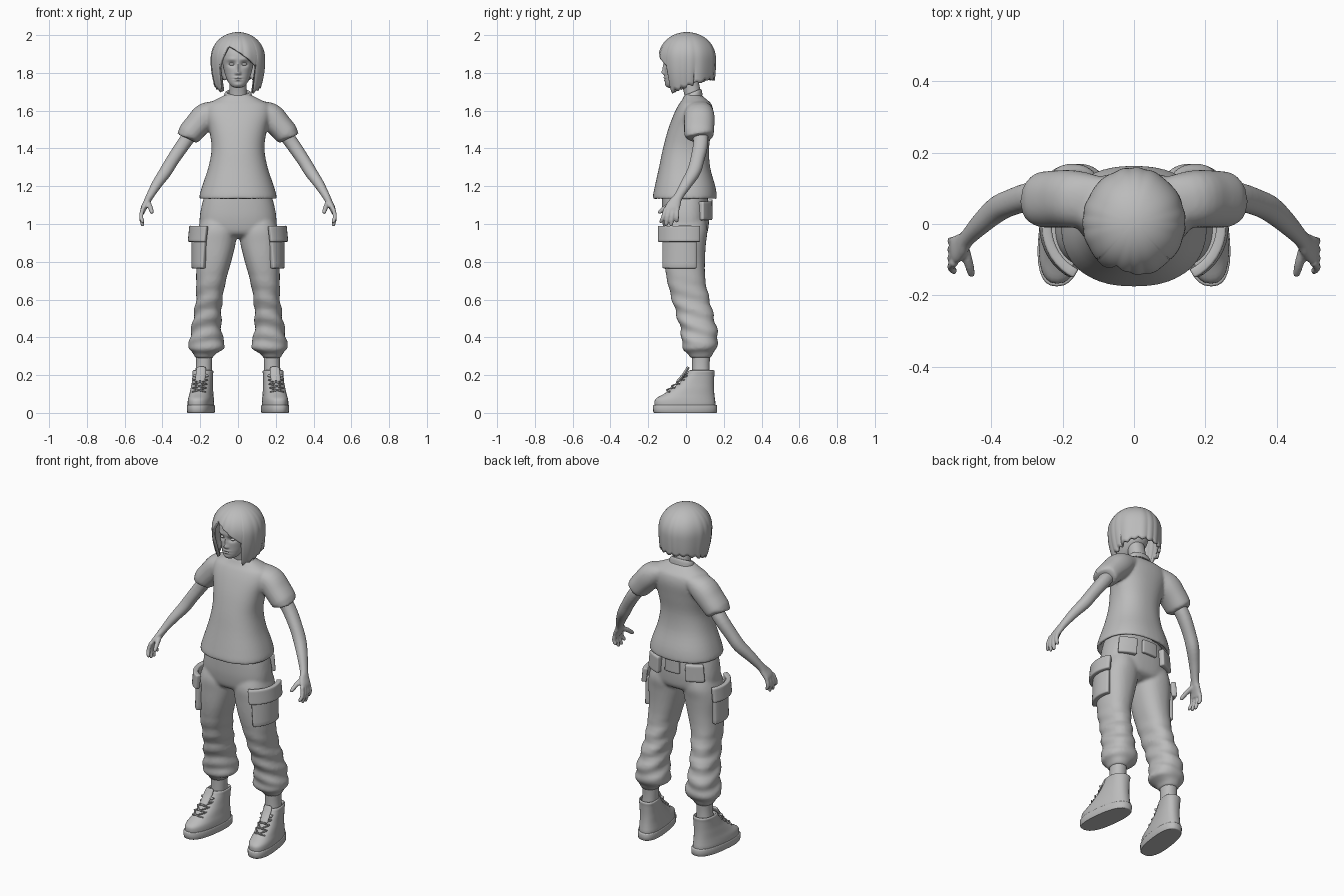
import bpy, bmesh, math
from mathutils import Vector

grey = bpy.data.materials.new("plain grey")
grey.diffuse_color = (0.5, 0.5, 0.5, 1)


def spline(keys, steps):
    """Smooth (Catmull-Rom) rows between key rows."""
    out = []
    for i in range(len(keys) - 1):
        a, b, c, d = (keys[max(0, min(len(keys) - 1, i + k))] for k in (-1, 0, 1, 2))
        for s in range(steps):
            t = s / steps
            out.append([0.5 * (2 * q + (r - p) * t + (2 * p - 5 * q + 4 * r - w) * t * t
                               + (3 * q - p - 3 * r + w) * t ** 3) for p, q, r, w in zip(a, b, c, d)])
    return out + [list(keys[-1])]


def loft(keys, n=32, steps=4, power=2.2, along=False, tilt=0, warp=None):
    """Closed skin over rings (x, y, z, rx, ry); along=True turns rings with the path."""
    rows = spline(keys, steps)
    verts, faces = [], []
    for i, (x, y, z, rx, ry) in enumerate(rows):
        c, u, v = Vector((x, y, z)), Vector((0, 1, 0)), Vector((1, 0, 0))
        if along:
            t = Vector(rows[min(i + 1, len(rows) - 1)][:3]) - Vector(rows[max(i - 1, 0)][:3])
            if t.length > 1e-6:
                t.normalize()
                u = (u - t * u.dot(t)).normalized()
                v = u.cross(t)
        for k in range(n):
            a = 2 * math.pi * k / n
            p, q = (math.copysign(abs(f) ** (2 / power), f) for f in (math.cos(a), math.sin(a)))
            co = c + v * (p * rx) + u * (q * ry) + Vector((0, 0, tilt * q * ry))
            verts.append(warp(co) if warp else co)
    for i in range(len(rows) - 1):
        for k in range(n):
            m = (k + 1) % n
            faces.append((i * n + k, i * n + m, i * n + n + m, i * n + n + k))
    faces += [tuple(range(n)), tuple(range(len(verts) - n, len(verts)))]
    return verts, faces


def stack(rows, **kw):
    """Horizontal loft from rows (z, x, rx, y_front, y_back)."""
    return loft([(x, (f + b) / 2, z, rx, (b - f) / 2) for z, x, rx, f, b in rows], **kw)


def ball(x, y, z, rx, ry, rz):
    angles = [math.pi * (k / 10 - 0.5) * 0.98 for k in range(11)]
    return loft([(x, y, z + rz * math.sin(a), rx * math.cos(a), ry * math.cos(a)) for a in angles],
                n=20, steps=1, power=2)


def patch(z0, z1, x0, x1, rx0, rx1, f, b, a0, a1, out):
    """Curved panel wrapped round a limb between two angles."""
    verts, faces, na, nz = [], [], 12, 6
    for j in range(nz + 1):
        t = j / nz
        for i in range(na + 1):
            a = math.radians(a0 + (a1 - a0) * i / na)
            verts.append(Vector((x0 + (x1 - x0) * t + (rx0 + (rx1 - rx0) * t + out) * math.cos(a),
                                 (f + b) / 2 + ((b - f) / 2 + out) * math.sin(a), z0 + (z1 - z0) * t)))
    for j in range(nz):
        for i in range(na):
            k = j * (na + 1) + i
            faces.append((k, k + 1, k + na + 2, k + na + 1))
    return verts, faces


def mirrored(part):
    return [Vector((-v.x, v.y, v.z)) for v in part[0]], part[1]


def make(name, parts, voxel=0, relax=4, solid=0, bevel=0):
    bm = bmesh.new()
    for verts, faces in parts:
        vs = [bm.verts.new(v) for v in verts]
        for f in faces:
            bm.faces.new([vs[k] for k in f])
    bmesh.ops.recalc_face_normals(bm, faces=bm.faces[:])
    me = bpy.data.meshes.new(name)
    bm.to_mesh(me)
    bm.free()
    me.materials.append(grey)
    me.shade_smooth()
    me.set_sharp_from_angle(angle=math.radians(50))
    ob = bpy.data.objects.new(name, me)
    bpy.context.collection.objects.link(ob)
    if voxel:
        m = ob.modifiers.new("blend", 'REMESH')
        m.mode, m.voxel_size, m.use_smooth_shade = 'VOXEL', voxel, True
        m = ob.modifiers.new("relax", 'SMOOTH')
        m.factor, m.iterations = 0.5, relax
    if solid:
        m = ob.modifiers.new("thickness", 'SOLIDIFY')
        m.thickness, m.offset = solid, 0
    if bevel:
        m = ob.modifiers.new("soft edges", 'BEVEL')
        m.width, m.segments = bevel, 2
    return ob


def pair(name, parts, **kw):
    make(name + "_left", parts, **kw)
    make(name + "_right", [mirrored(p) for p in parts], **kw)


# Shirt: body and sleeves blended together
body = stack([(1.17, 0, .180, -.145, .135), (1.14, 0, .188, -.155, .145), (1.13, 0, .202, -.173, .160),
              (1.15, 0, .204, -.175, .163), (1.20, 0, .190, -.165, .155), (1.30, 0, .157, -.143, .128),
              (1.40, 0, .140, -.122, .122), (1.50, 0, .153, -.095, .135), (1.58, 0, .175, -.065, .145),
              (1.63, 0, .168, -.040, .137), (1.655, 0, .125, -.022, .115), (1.675, 0, .085, -.012, .09),
              (1.685, 0, .070, -.008, .08)], n=48, power=2.3)
sleeve = loft([(.09, .06, 1.615, .04, .07), (.165, .07, 1.575, .070, .080), (.22, .07, 1.52, .067, .080),
               (.26, .068, 1.474, .063, .077), (.262, .068, 1.471, .052, .066), (.245, .068, 1.49, .048, .06)],
              along=True)
make("shirt", [body, sleeve, mirrored(sleeve)], voxel=.008, relax=5)
make("shirt_collar", [stack([(1.66, 0, .078, -.018, .088), (1.685, 0, .073, -.012, .084), (1.698, 0, .064, -.006, .078),
                             (1.695, 0, .056, 0, .07), (1.67, 0, .05, .005, .065)], tilt=.4, n=48)])

# Arms with palm, fingers and thumb
arm = [loft([(.20, .07, 1.54, .036, .042), (.28, .078, 1.435, .037, .040), (.345, .06, 1.34, .034, .037),
             (.385, .04, 1.275, .033, .036), (.43, 0, 1.21, .027, .030), (.468, -.04, 1.145, .020, .024),
             (.483, -.058, 1.115, .018, .033), (.499, -.072, 1.085, .016, .039), (.506, -.078, 1.06, .011, .036)],
            along=True, n=24)]
for by, ty, tz in ((-.108, -.132, 1.005), (-.087, -.105, .990), (-.066, -.078, .988), (-.046, -.049, 1.008)):
    arm.append(loft([(.503, by, 1.085, .011, .011), (.513, (by + ty) / 2, 1.04, .011, .011),
                     (.505, ty, tz + .008, .0095, .0095), (.502, ty, tz, .004, .004)], along=True, n=12))
arm.append(loft([(.478, -.06, 1.115, .014, .014), (.464, -.108, 1.088, .013, .013),
                 (.456, -.14, 1.062, .010, .010), (.455, -.146, 1.056, .004, .004)], along=True, n=12))
pair("arm", arm, voxel=.005, relax=3)


# Trousers: hips and baggy legs blended, with soft folds low down
def folds(v):
    s = .006 * max(0, min(1, (.75 - v.z) / .2)) * max(0, min(1, (v.z - .34) / .05))
    w = math.sin(v.z * 75 + v.y * 22 + v.x * 15)
    return v + Vector((v.x - .155, v.y - .05, 0)).normalized() * (s * w)


hips = stack([(1.17, 0, .170, -.125, .11), (1.10, 0, .192, -.128, .12), (1.02, 0, .204, -.126, .122),
              (.95, 0, .195, -.11, .11), (.925, 0, .13, -.06, .06)], n=48, power=2.4)
leg = stack([(1.04, .105, .085, -.10, .10), (.97, .111, .102, -.121, .114), (.90, .118, .106, -.12, .106),
             (.80, .128, .092, -.115, .10), (.70, .143, .079, -.10, .103), (.60, .152, .070, -.075, .125),
             (.50, .163, .074, -.045, .15), (.42, .168, .083, -.025, .168), (.365, .166, .095, -.021, .168),
             (.34, .167, .094, -.018, .160), (.328, .17, .078, -.01, .15), (.31, .178, .057, .012, .142),
             (.29, .18, .046, .022, .13)], power=2.3, warp=folds)
make("trousers", [hips, leg, mirrored(leg)], voxel=.009, relax=4)

# Pockets and flaps
pair("cargo_pocket", [patch(.765, .93, .132, .114, .088, .104, -.117, .105, -62, 28, .012)], solid=.03, bevel=.006)
pair("cargo_flap", [patch(.905, .99, .116, .106, .106, .108, -.122, .11, -66, 32, .03)], solid=.028, bevel=.006)
pair("back_pocket", [patch(1.02, 1.12, 0, 0, .204, .192, -.128, .122, 35, 66, .015)], solid=.034, bevel=.008)
make("back_waist_patch", [patch(1.05, 1.13, 0, 0, .20, .19, -.128, .121, 77, 103, .01)], solid=.02, bevel=.005)

# Ankles and high-top boots, toes turned out a little
pair("ankle", [stack([(.32, .18, .044, .03, .13), (.25, .18, .043, .032, .125), (.16, .185, .045, .03, .13)])])


def splay(v):
    return Vector((v.x + .186 + .12 * (.08 - v.y), v.y, v.z))


upper = stack([(.02, 0, .064, -.162, .155), (.05, 0, .066, -.167, .156), (.075, 0, .064, -.160, .153),
               (.10, 0, .060, -.118, .150), (.13, 0, .057, -.072, .148), (.16, 0, .054, -.035, .148),
               (.20, 0, .053, 0, .150), (.218, 0, .054, .012, .152), (.225, 0, .05, .018, .148),
               (.222, 0, .044, .025, .14), (.19, 0, .038, .03, .13)], power=2.4, warp=splay)
sole = stack([(0, 0, .064, -.165, .157), (.004, 0, .068, -.173, .164), (.036, 0, .069, -.175, .165),
              (.042, 0, .066, -.170, .160)], power=2.5, steps=2, warp=splay)
tongue = loft([(0, -.045, .165, .024, .008), (0, -.01, .205, .027, .009), (0, .01, .238, .024, .008),
               (0, .013, .243, .012, .004)], along=True, n=16, warp=splay)
laces = []
for i in range(5):
    y, z = -.098 + .026 * i, .117 + .021 * i
    for s in (-1, 1):
        laces.append(loft([(-.036 * s, y + .012, z - .006, .004, .004), (0, y - .004, z + .004, .004, .004),
                           (.036 * s, y + .026, z + .016, .004, .004)], along=True, n=8, warp=splay))
for s in (-1, 1):
    laces.append(ball(*splay(Vector((.022 * s, -.012, .197))), .02, .007, .009))
pair("boot_upper", [upper])
pair("boot_sole", [sole])
pair("boot_tongue", [tongue])
pair("boot_laces", laces)


# Head with modelled eye sockets, nose, lips and chin
def face(v):
    if v.y > -.04:
        return v
    g = lambda x, z, cx, cz, w, h: math.exp(-((x - cx) / w) ** 2 - ((z - cz) / h) ** 2)
    x = abs(v.x)
    d = .013 * g(x, v.z, .033, 1.846, .02, .013) - .005 * g(x, v.z, .035, 1.872, .025, .009)
    d -= .014 * g(x, v.z, 0, 1.802, .012, .013) + .009 * g(x, v.z, 0, 1.828, .009, .025)
    d -= .005 * g(x, v.z, .011, 1.797, .006, .007)
    d -= .006 * g(x, v.z, 0, 1.775, .02, .005) + .006 * g(x, v.z, 0, 1.761, .017, .005)
    d += .003 * g(x, v.z, 0, 1.768, .024, .002) - .004 * g(x, v.z, 0, 1.737, .018, .01)
    return v + Vector((0, d, 0))


make("head", [stack([(1.721, 0, .012, -.092, -.06), (1.728, 0, .032, -.102, -.035), (1.745, 0, .048, -.109, 0),
                     (1.77, 0, .061, -.112, .04), (1.80, 0, .071, -.113, .07), (1.84, 0, .080, -.115, .085),
                     (1.89, 0, .086, -.119, .10), (1.93, 0, .080, -.105, .10), (1.965, 0, .05, -.07, .07)],
                    n=112, steps=9, warp=face)])
make("neck", [loft([(0, .045, 1.62, .055, .05), (0, .035, 1.69, .047, .045), (0, .012, 1.79, .046, .048)])])
pair("eye", [ball(.033, -.098, 1.846, .015, .011, .0075)])

# Bobbed hair: shell with a side-swept fringe and longer front tips
verts, faces, N, ROWS = [], [], 144, 22
for k in range(N):
    deg = -180 + 360 * k / N
    a, d = math.radians(deg), abs(deg)
    if d < 46:
        edge = 1.82 + .115 * (deg + 46) / 22 if deg < -24 else 1.935 - .105 * ((deg + 24) / 70) ** 1.3
    else:
        edge = 1.70 + .068 * min(1, (d - 46) / 95) + .006 * math.sin(deg * .35)
    for j in range(ROWS + 1):
        t = max(.02, j / ROWS)
        z = 2 - (2 - edge) * t ** 1.6
        if z > 1.87:
            r = (1 - ((z - 1.87) / .13) ** 2.2) ** .5
        else:
            r = 1 - (.25 if d < 110 else .12) * ((1.87 - z) / .17) ** 2
        r *= 1 + .014 * t * math.sin(a * 15 + 2 * math.sin(a * 4))
        verts.append(Vector((.128 * r * math.sin(a), .004 - (.134 if d < 90 else .138) * r * math.cos(a), z)))
W = ROWS + 1
for k in range(N):
    m = (k + 1) % N
    for j in range(ROWS):
        faces.append((k * W + j, k * W + j + 1, m * W + j + 1, m * W + j))
faces.append(tuple(k * W for k in range(N)))
hair = make("hair", [(verts, faces)], solid=.016)
hair.modifiers["thickness"].offset = -1
